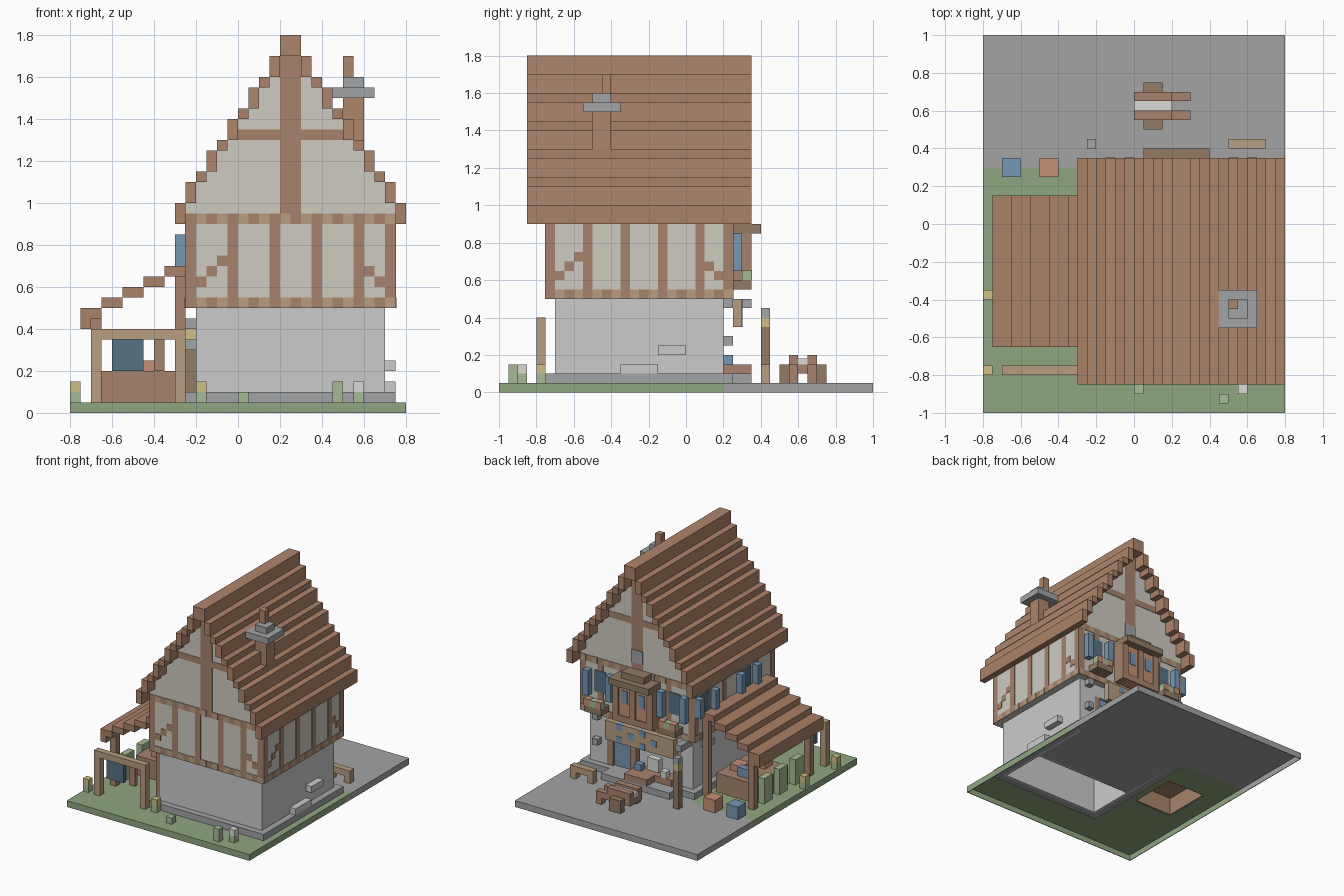
import bpy, bmesh

if "Cube" in bpy.data.objects:
    bpy.data.objects.remove(bpy.data.objects["Cube"])

COL = dict(wood=(.38, .23, .15), dark=(.29, .2, .13), light=(.48, .34, .22), tile=(.40, .22, .14),
           tile2=(.43, .24, .15), plaster=(.62, .60, .53), stone=(.52, .52, .51), slate=(.36, .37, .38),
           pave=(.37, .37, .37), grass=(.28, .38, .22), leaf=(.38, .50, .30), blue=(.18, .31, .47),
           navy=(.09, .17, .24), orange=(.55, .28, .18), yellow=(.62, .53, .25), white=(.7, .7, .66))
MATS = {}
for n, c in COL.items():
    MATS[n] = bpy.data.materials.new(n)
    MATS[n].diffuse_color = (*c, 1)


def part(name, col, boxes):
    """One object from boxes given as x0, x1, y0, y1, z0, z1."""
    bm = bmesh.new()
    for x0, x1, y0, y1, z0, z1 in boxes:
        for v in bmesh.ops.create_cube(bm, size=1)["verts"]:
            v.co = ((x0 + x1) / 2 + v.co.x * (x1 - x0), (y0 + y1) / 2 + v.co.y * (y1 - y0),
                    (z0 + z1) / 2 + v.co.z * (z1 - z0))
    me = bpy.data.meshes.new(name)
    bm.to_mesh(me)
    bm.free()
    me.materials.append(MATS[col])
    ob = bpy.data.objects.new(name, me)
    bpy.context.collection.objects.link(ob)
    return ob


def on_wall(side, u0, u1, z0, z1, d0=-.01, d1=.003):
    """Box on one of the four upper walls; u runs along it, d points outward."""
    cx, cy, h = .25, -.25, .5
    return {"front": (cx + u0, cx + u1, cy - h - d1, cy - h - d0, z0, z1),
            "back": (cx + u0, cx + u1, cy + h + d0, cy + h + d1, z0, z1),
            "right": (cx + h + d0, cx + h + d1, cy + u0, cy + u1, z0, z1),
            "left": (cx - h - d1, cx - h - d0, cy + u0, cy + u1, z0, z1)}[side]


SIDES = ("front", "back", "right", "left")

# Ground plate: open below, with holes under the house and the stall
part("grass", "grass", [(-.8, .8, -1, -.75, .045, .05), (-.8, -.65, -.75, .3, .045, .05),
                        (-.3, -.25, -.75, .3, .045, .05), (-.65, -.3, -.75, -.35, .045, .05),
                        (-.65, -.3, .05, .3, .045, .05), (.75, .8, -.75, .3, .045, .05),
                        (-.8, .8, -1, -.995, 0, .05), (-.8, -.795, -1, .3, 0, .05), (.795, .8, -1, .2, 0, .05)])
part("paving", "pave", [(-.8, .8, .3, 1, .045, .05), (-.25, .75, .25, .3, .045, .05), (-.8, .8, .995, 1, 0, .05),
                        (-.8, -.795, .3, 1, 0, .05), (.795, .8, .2, 1, 0, .05)])

# Stone ground floor with a shop recess at the back
part("plinth", "slate", [(-.25, .75, -.75, -.7, .05, .1), (-.25, .75, .2, .25, .05, .1),
                         (-.25, -.2, -.7, .2, .05, .1), (.7, .75, -.7, .2, .05, .1),
                         (-.1, .5, .25, .35, .05, .1)])
part("stone_walls", "stone", [(-.2, .7, -.7, -.68, .05, .5), (-.2, -.18, -.7, .2, .05, .5), (.68, .7, -.7, .2, .05, .5),
                              (-.2, -.1, .15, .2, .1, .5), (.55, .7, .15, .2, .1, .5), (-.2, .7, .15, .2, .4, .5),
                              (-.2, .7, -.3, -.28, .05, .5)])
part("wall_stones", "stone", [(.7, .75, -.15, 0, .2, .25), (.7, .75, -.35, -.15, .1, .15)])
part("left_wall_stones", "slate", [(-.25, -.2, .0, .1, .4, .45), (-.25, -.2, -.5, -.4, .3, .35)])
part("ground_ceiling", "slate", [(-.2, .7, -.7, .2, .45, .5)])
part("shop_floor", "slate", [(-.2, .7, -.3, .2, .05, .1)])
part("shop_shelves", "wood", [(-.1, .6, -.28, -.18, z, z + .03) for z in (.18, .3)])

# Upper floor with the gable under the stepped roof
steps = []
z = .9
for i in range(10):
    dz = .1 if i < 2 or i % 2 else .05
    steps.append((-.3 + .05 * i, z, z + dz))
    z += dz
part("upper_floor", "plaster", [(-.25, .75, -.75, .25, .5, .95)])
part("gable", "plaster", [(x, .5 - x, -.75, .25, .95, a) for x, a, b in steps[1:]])

# Roof courses, mirrored about the ridge
for k, col in ((0, "tile"), (1, "tile2")):
    part("roof_courses_%d" % k, col, [b for x, a, c in steps[k::2] for b in
         ((x, x + .05, -.85, .35, a, c), (.45 - x, .5 - x, -.85, .35, a, c))])
part("roof_ridge", "tile2", [(.2, .3, -.85, .35, 1.7, 1.8)])

# Timber framing on all four walls
frame, dabs = [], []
for s in SIDES:
    frame += [on_wall(s, u, u + .05, .55, .9) for u in (-.5, -.3, -.1, .1, .3, .45)]
    if s in ("front", "right"):
        for i, (u, zz) in enumerate(((-.45, .6), (-.4, .65), (-.35, .7))):
            frame.append(on_wall(s, u, u + .05, zz, zz + .05))
            if i < 2:
                frame.append(on_wall(s, -u - .05, -u, zz, zz + .05))
    for zz in (.5, .9):
        frame.append(on_wall(s, -.5, .5, zz, zz + .05))
        dabs += [on_wall(s, -.45 + .1 * i, -.4 + .1 * i, zz, zz + .05, d1=.005) for i in range(10)]
for s in ("front", "back"):
    frame += [on_wall(s, -.05, .05, .95, 1.7), on_wall(s, -.25, .25, 1.3, 1.35)]
part("timber_frame", "wood", frame)
part("beam_ends", "light", dabs)

# Chimney
part("chimney_stack", "tile2", [(.5, .6, -.5, -.4, 1.15, 1.5), (.5, .55, -.45, -.4, 1.6, 1.7)])
part("chimney_cap", "slate", [(.45, .65, -.55, -.35, 1.5, 1.55), (.5, .6, -.5, -.4, 1.55, 1.6)])

# Windows with shutters on the back and left walls
shut, pane, sill, plants, blooms = [], [], [], [], []
for s, c in (("back", -.325), ("back", .325), ("left", -.15), ("left", .375)):
    shut += [on_wall(s, c + o - .025, c + o + .025, .65 if s == "back" else .7, .85, 0, .05) for o in (-.1, .1)]
    pane.append(on_wall(s, c - .05, c + .05, .68, .85, d1=.006))
    if s == "back":
        sill.append(on_wall(s, c - .075, c + .075, .55, .6, 0, .1))
        plants.append(on_wall(s, c - .075, c + .075, .6, .65, .05, .1))
        blooms += [on_wall(s, c + o, c + o + .05, .6, .653, .05, .103) for o in (-.075, .025)]
part("shutters", "blue", shut)
part("window_panes", "navy", pane)
part("flower_boxes", "dark", sill)
part("flower_box_plants", "leaf", plants)
part("flower_box_blooms", "orange", blooms)
part("gable_window", "slate", [(.2, .3, .25, .258, 1.0, 1.1)])

# Bay window over the shop
part("bay_body", "orange", [(.1, .35, .25, .34, .55, .85)])
part("bay_frame", "wood", [(x, x + .05, .25, .35, .55, .85) for x in (.05, .35)] +
     [(.05, .4, .25, .35, .55, .6), (.2, .25, .25, .35, .6, .85)])
part("bay_glass", "blue", [(x, x + .05, .25, .345, .7, .8) for x in (.125, .275)])
part("bay_roof", "dark", [(.05, .4, .25, .4, .85, .9), (.125, .325, .25, .35, .9, .95)])

# Shop front: sign, posts, door and counter
part("shop_sign", "light", [(-.1, .5, .25, .3, .35, .5)])
part("sign_squares", "blue", [(x, x + .05, .25, .303, zz, zz + .05) for x, zz in
                              ((.05, .4), (.15, .45), (.15, .35), (.25, .4), (.35, .45), (.35, .35))])
part("sign_bracket", "slate", [(-.2, -.15, .2, .35, .45, .5), (.6, .65, .2, .25, .45, .5), (.6, .65, .2, .25, .25, .3)])
part("shop_posts", "wood", [(x, x + .05, .15, .2, .1, .4) for x in (-.1, .3, .5)])
part("shop_door", "blue", [(.35, .5, .16, .18, .1, .4)])
part("shop_counter", "wood", [(-.05, .3, .15, .25, .1, .15), (.1, .3, .25, .35, .1, .15)])
part("shop_goods", "white", [(.0, .05, .2, .25, .15, .2), (.1, .2, .15, .2, .15, .25)])
part("shop_goods_blue", "blue", [(.22, .28, .2, .25, .15, .2)])

# Lean-to on the left
lean = [(-.75 + .1 * i, -.65 + .1 * i, -.65, .15, .45 + .05 * i, .5 + .05 * i) for i in range(5)]
part("lean_to_roof", "tile", lean + [(-.75, -.7, -.65, .15, .4, .45)])
part("lean_to_posts", "wood", [(x, x + .05, y, y + .05, .05, h) for x, h in ((-.7, .45), (-.3, .65))
                               for y in (-.6, .1)])
part("stall_counter", "wood", [(-.65, -.3, -.35, -.34, .05, .2), (-.65, -.3, .04, .05, .05, .2),
                               (-.65, -.64, -.35, .05, .05, .2), (-.31, -.3, -.35, .05, .05, .2),
                               (-.65, -.3, -.35, .05, .19, .2)])
part("stall_goods_orange", "orange", [(-.55, -.5, -.3, -.2, .2, .25), (-.45, -.35, -.15, -.05, .2, .25)])
part("stall_goods_blue", "blue", [(-.6, -.45, -.05, .0, .2, .27)])
part("sacks", "leaf", [(-.7, -.65, y, y + .1, .05, .25) for y in (-.08, -.27, -.47)])

# Drying rack with cloths
part("rack", "light", [(-.7, -.25, -.8, -.75, .35, .4)] +
     [(x, x + .05, -.8, -.75, .05, .35) for x in (-.7, -.3)])
part("rack_cloth", "navy", [(-.6, -.45, -.79, -.76, .2, .35)])
part("rack_strips", "wood", [(-.4, -.35, -.79, -.76, .2, .35)])

# Crates, lantern post, cart and bench in the yard
part("blue_crate", "blue", [(-.7, -.6, .25, .35, .05, .15)])
part("orange_crate", "orange", [(-.5, -.4, .25, .35, .05, .15)])
part("lantern_post", "dark", [(-.25, -.2, .4, .45, .05, .35)])
part("lantern", "yellow", [(-.25, -.2, .4, .45, .35, .4)])
part("lantern_cap", "slate", [(-.25, -.2, .4, .45, .4, .45)])
part("cart_body", "wood", [(0, .2, .55, .7, .1, .15), (0, .2, .55, .6, .15, .2), (0, .2, .65, .7, .15, .2)] +
     [(.2, .3, y, y + .05, .1, .15) for y in (.55, .65)] + [(.25, .3, y, y + .05, .05, .1) for y in (.55, .65)])
part("cart_load", "white", [(0, .2, .6, .65, .15, .18)])
part("cart_wheels", "dark", [(.05, .15, y, y + .05, .05, .15) for y in (.5, .7)])
part("bench", "light", [(.5, .7, .4, .45, .1, .15)] + [(x, x + .05, .4, .45, .05, .1) for x in (.5, .65)])

# Garden plants
part("plants", "leaf", [(.45, .5, -.95, -.9, .05, .15), (.55, .6, -.9, -.85, .05, .1), (0, .05, -.9, -.85, .05, .1),
                        (-.8, -.75, -.8, -.75, .05, .1), (-.8, -.75, -.4, -.35, .05, .1),
                        (-.2, -.15, -.8, -.75, .05, .1)])
part("yellow_flowers", "yellow", [(-.8, -.75, -.8, -.75, .1, .15), (-.8, -.75, -.4, -.35, .1, .15),
                                  (-.2, -.15, -.8, -.75, .1, .15)])
part("white_flower", "white", [(.55, .6, -.9, -.85, .1, .15)])

for m in bpy.data.materials:
    if m.users and not m.is_grease_pencil:
        m.use_nodes = True
        m.node_tree.nodes["Principled BSDF"].inputs["Base Color"].default_value = m.diffuse_color
